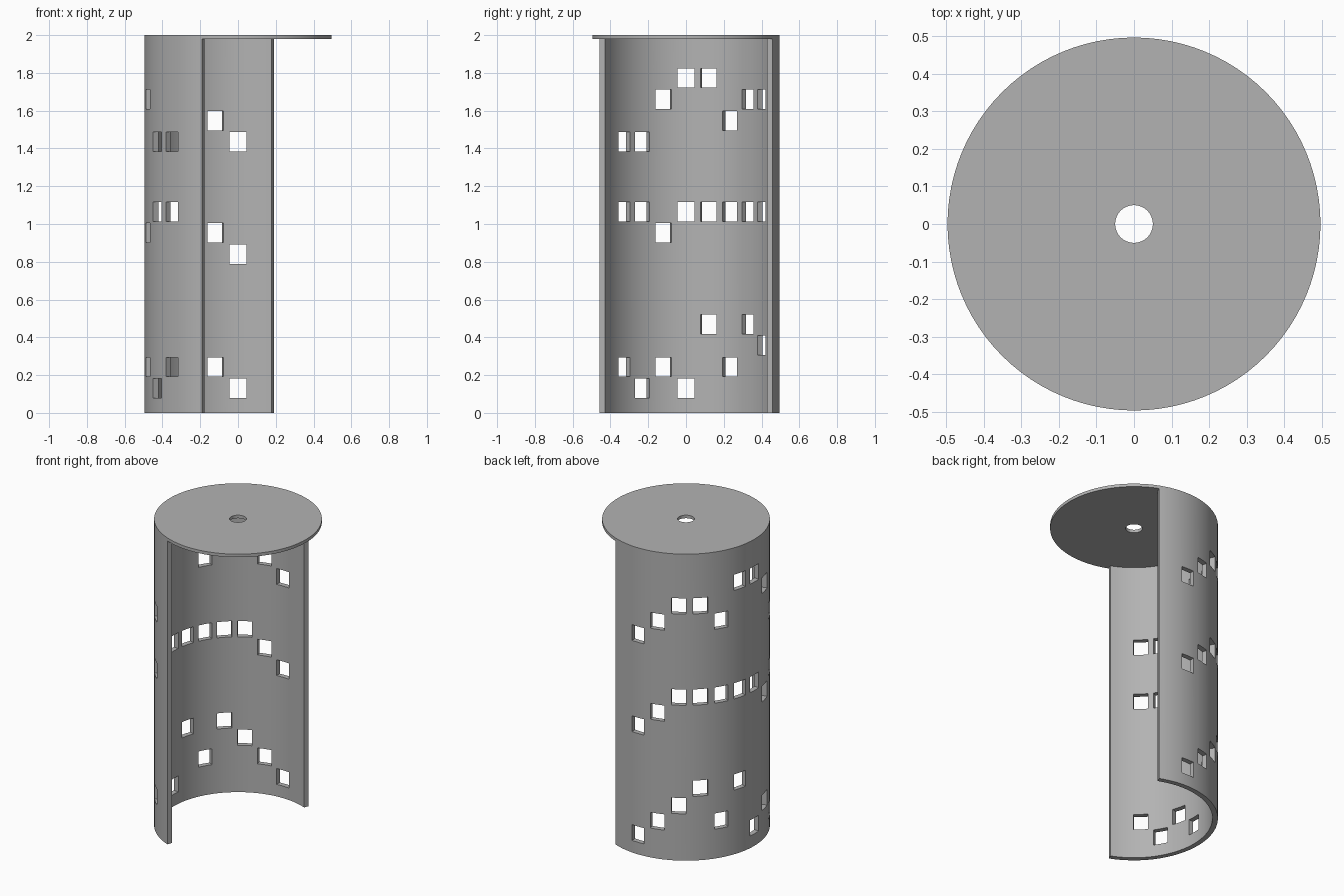
import bpy, bmesh, math
from mathutils import Matrix, Vector

if "Cube" in bpy.data.objects:
    bpy.data.objects.remove(bpy.data.objects["Cube"])

R, R_IN = 0.496, 0.464        # outer and inner wall radius
H, LID = 2.0, 0.02            # total height, lid thickness
SEG = 96                      # segments of a full circle
START = 67.5                  # the half shell runs from here through 180 degrees

grey = bpy.data.materials.new("grey")
grey.diffuse_color = (0.45, 0.45, 0.45, 1)
grey.use_nodes = True
grey.node_tree.nodes["Principled BSDF"].inputs["Base Color"].default_value = grey.diffuse_color


def make_object(name, bm):
    bmesh.ops.recalc_face_normals(bm, faces=bm.faces)
    me = bpy.data.meshes.new(name)
    bm.to_mesh(me)
    bm.free()
    me.materials.append(grey)
    ob = bpy.data.objects.new(name, me)
    bpy.context.collection.objects.link(ob)
    return ob


def arc(radius, count):
    step = 2 * math.pi / SEG
    a0 = math.radians(START)
    return [Vector((radius * math.cos(a0 + i * step), radius * math.sin(a0 + i * step), 0))
            for i in range(count)]


def extrude_outline(name, points, z0, z1):
    bm = bmesh.new()
    face = bm.faces.new([bm.verts.new((p.x, p.y, z0)) for p in points])
    new = bmesh.ops.extrude_face_region(bm, geom=[face], use_keep_orig=True)["geom"]
    bmesh.ops.translate(bm, vec=(0, 0, z1 - z0),
                        verts=[v for v in new if isinstance(v, bmesh.types.BMVert)])
    return make_object(name, bm)


def boolean(target, tool, operation):
    mod = target.modifiers.new("cut", "BOOLEAN")
    mod.operation, mod.object, mod.solver = operation, tool, "EXACT"
    bpy.context.view_layer.objects.active = target
    bpy.ops.object.modifier_apply(modifier=mod.name)
    bpy.data.objects.remove(tool)


# Half shell and round lid
shell = extrude_outline("drum_shell", arc(R, SEG // 2 + 1) + arc(R_IN, SEG // 2 + 1)[::-1], 0, H)
lid = extrude_outline("lid", arc(R, SEG), H - LID, H)
boolean(shell, lid, "UNION")

# Window heights for each 15 degree column, from the back round to the front left
windows = {
    90: (0.13, 0.84, 1.435), 105: (0.243, 0.953, 1.547), 120: (0.357, 1.065, 1.66),
    135: (0.47, 1.065, 1.66), 150: (0.243, 1.065, 1.547), 165: (0.47, 1.065, 1.773),
    180: (0.13, 1.065, 1.773), 195: (0.243, 0.953, 1.66), 210: (0.13, 1.065, 1.435),
    225: (0.243, 1.065, 1.435),
}
bm = bmesh.new()
for angle, heights in windows.items():
    for z in heights:
        bmesh.ops.create_cube(bm, size=1, matrix=Matrix.Rotation(math.radians(angle), 4, "Z")
                              @ Matrix.Translation((0.48, 0, z))
                              @ Matrix.Diagonal((0.12, 0.088, 0.103, 1)))
boolean(shell, make_object("window_cutter", bm), "DIFFERENCE")

# Spindle hole in the lid
boolean(shell, extrude_outline("hole_cutter", arc(0.05, SEG), H - 0.1, H + 0.1), "DIFFERENCE")

# Smooth curved walls, sharp rims
bpy.ops.object.select_all(action="DESELECT")
shell.select_set(True)
bpy.context.view_layer.objects.active = shell
bpy.ops.object.shade_smooth_by_angle(angle=math.radians(30))
